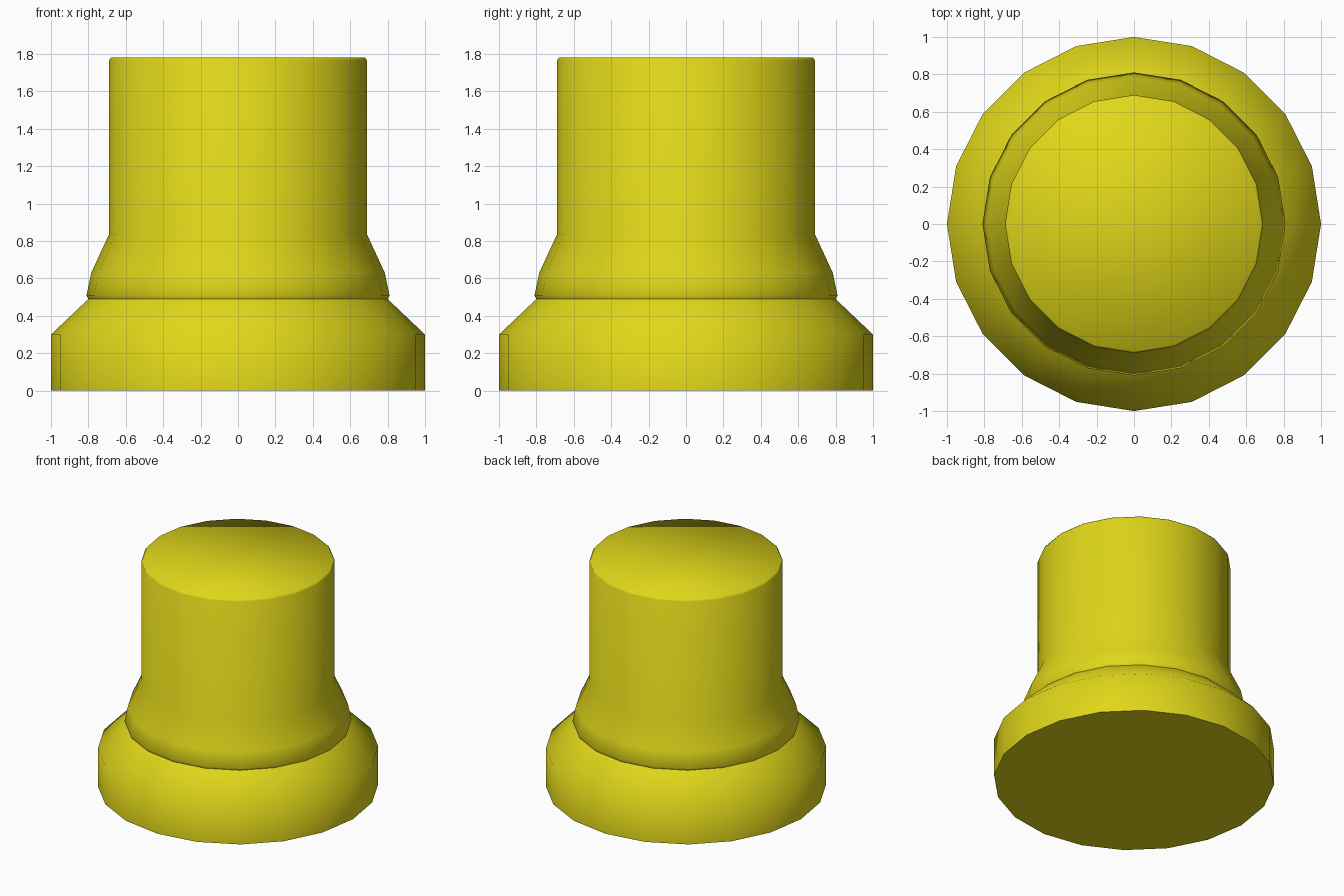
import bpy, bmesh, math

if "Cube" in bpy.data.objects:
    bpy.data.objects.remove(bpy.data.objects["Cube"])

SIDES = 20

# Outline of the stepped post as (radius, height), bottom to top
PROFILE = [(1.0, 0.0), (1.0, 0.30), (0.80, 0.49), (0.81, 0.51),
           (0.785, 0.63), (0.69, 0.835), (0.69, 1.765), (0.68, 1.78)]


def lathe(name, profile, sides):
    bm = bmesh.new()
    rings = []
    for r, z in profile:
        rings.append([bm.verts.new((r * math.cos(2 * math.pi * i / sides),
                                    r * math.sin(2 * math.pi * i / sides), z))
                      for i in range(sides)])
    for low, high in zip(rings, rings[1:]):
        for i in range(sides):
            j = (i + 1) % sides
            bm.faces.new((low[i], low[j], high[j], high[i]))
    bm.faces.new(rings[0][::-1])
    bm.faces.new(rings[-1])
    mesh = bpy.data.meshes.new(name)
    bm.to_mesh(mesh)
    bm.free()
    obj = bpy.data.objects.new(name, mesh)
    bpy.context.collection.objects.link(obj)
    return obj


# Flanged base with flared collar and cylindrical neck
post = lathe("flanged_post", PROFILE, SIDES)

# Yellow paint
paint = bpy.data.materials.new("yellow_paint")
paint.diffuse_color = (0.75, 0.68, 0.01, 1.0)
paint.use_nodes = True
paint.node_tree.nodes["Principled BSDF"].inputs["Base Color"].default_value = paint.diffuse_color
post.data.materials.append(paint)

# Smooth sides, sharp bottom rim and collar seam
bpy.context.view_layer.objects.active = post
post.select_set(True)
bpy.ops.object.shade_smooth_by_angle(angle=math.radians(60))
